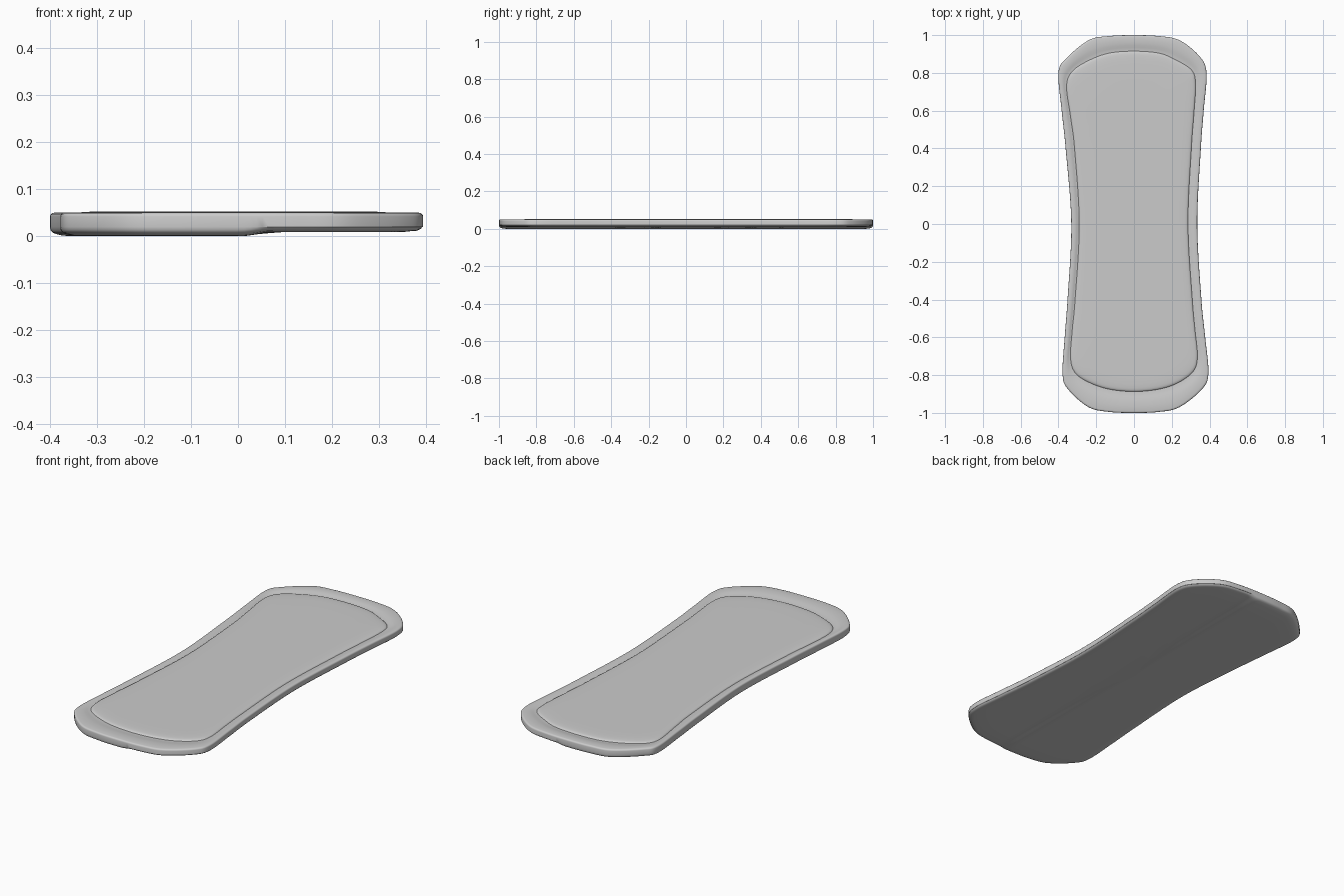
import bpy, bmesh

if "Cube" in bpy.data.objects:
    bpy.data.objects.remove(bpy.data.objects["Cube"])

# Paired control points, clockwise from the top end: outer edge and pad groove
OUTER = [(0, 1), (.13, .995), (.24, .973), (.345, .89), (.384, .80), (.369, .6), (.354, .4),
         (.335, 0), (.357, -.4), (.377, -.6), (.394, -.79), (.36, -.875), (.24, -.97), (.13, -.995),
         (0, -1), (-.13, -.995), (-.24, -.97), (-.345, -.88), (-.378, -.80), (-.367, -.6), (-.352, -.4),
         (-.332, 0), (-.362, .4), (-.383, .6), (-.40, .80), (-.36, .875), (-.24, .973), (-.13, .995)]
INNER = [(0, .915), (.13, .905), (.215, .872), (.305, .815), (.326, .74), (.317, .58), (.304, .4),
         (.286, 0), (.309, -.4), (.323, -.56), (.336, -.70), (.315, -.778), (.235, -.84), (.13, -.875),
         (0, -.887), (-.13, -.875), (-.235, -.84), (-.31, -.79), (-.336, -.71), (-.327, -.56), (-.312, -.4),
         (-.29, 0), (-.315, .4), (-.335, .56), (-.357, .73), (-.325, .81), (-.235, .868), (-.13, .905)]
STEPS = 10


def smooth_loop(pts):
    """Closed Catmull-Rom curve through the points."""
    out, n = [], len(pts)
    for i in range(n):
        a, b, c, d = (pts[(i + k) % n] for k in (-1, 0, 1, 2))
        for s in range(STEPS):
            t = s / STEPS
            out.append(tuple(.5 * (2 * q + (r - p) * t + (2 * p - 5 * q + 4 * r - w) * t * t
                                   + (3 * q - p - 3 * r + w) * t ** 3)
                             for p, q, r, w in zip(a, b, c, d)))
    return out


def inset(loop, d, half_w, half_l):
    return [(x * (1 - d / half_w), y * (1 - d / half_l)) for x, y in loop]


def blend(a, b, t):
    return [(p[0] + (q[0] - p[0]) * t, p[1] + (q[1] - p[1]) * t) for p, q in zip(a, b)]


def under(x):
    """The underside is slightly higher on the right half."""
    t = min(max((x - .005) / .07, 0), 1)
    return .009 * t * t * (3 - 2 * t)


outer, inner = smooth_loop(OUTER), smooth_loop(INNER)
rings = []          # (loop, z, weight of the underside step)
# Underside and rounded lower edge
for s in (.1, .25, .4, .55, .7, .8, .87):
    rings.append(([(x * s, y * s) for x, y in outer], 0, 1))
for d, z in ((.035, .0005), (.022, .002), (.012, .0045), (.005, .008), (.001, .013)):
    rings.append((inset(outer, d, .37, 1), z, .8 if z > .004 else 1))
# Side wall and rounded upper edge
for d, z in ((0, .020), (0, .042), (.001, .046), (.004, .049), (.009, .0503)):
    rings.append((inset(outer, d, .37, 1), z, 0))
# Rim falling into the groove
for t, z in ((.35, .0503), (.5, .0498), (.65, .048), (.78, .0455), (.9, .0435), (1, .043)):
    rings.append((blend(outer, inner, t), z, 0))
# Raised pad with a softly rounded border
for d, z in ((.002, .0455), (.005, .048), (.012, .0498), (.022, .0512), (.04, .0523), (.07, .053), (.16, .053)):
    rings.append((inset(inner, d, .32, .9), z, 0))

bm = bmesh.new()
rows = [[bm.verts.new((x, y, z + w * under(x))) for x, y in loop] for loop, z, w in rings]
n = len(outer)
for a, b in zip(rows, rows[1:]):
    for i in range(n):
        j = (i + 1) % n
        bm.faces.new((a[i], a[j], b[j], b[i]))
# Close the centres
for row, z in ((rows[0], under(0)), (rows[-1], .053)):
    c = bm.verts.new((0, 0, z))
    for i in range(n):
        bm.faces.new((row[i], row[(i + 1) % n], c))
bmesh.ops.recalc_face_normals(bm, faces=bm.faces)

mesh = bpy.data.meshes.new("contoured_pad")
bm.to_mesh(mesh)
bm.free()
pad = bpy.data.objects.new("contoured_pad", mesh)
bpy.context.collection.objects.link(pad)
bpy.context.view_layer.objects.active = pad
pad.select_set(True)
bpy.ops.object.shade_smooth_by_angle(angle=0.7)
